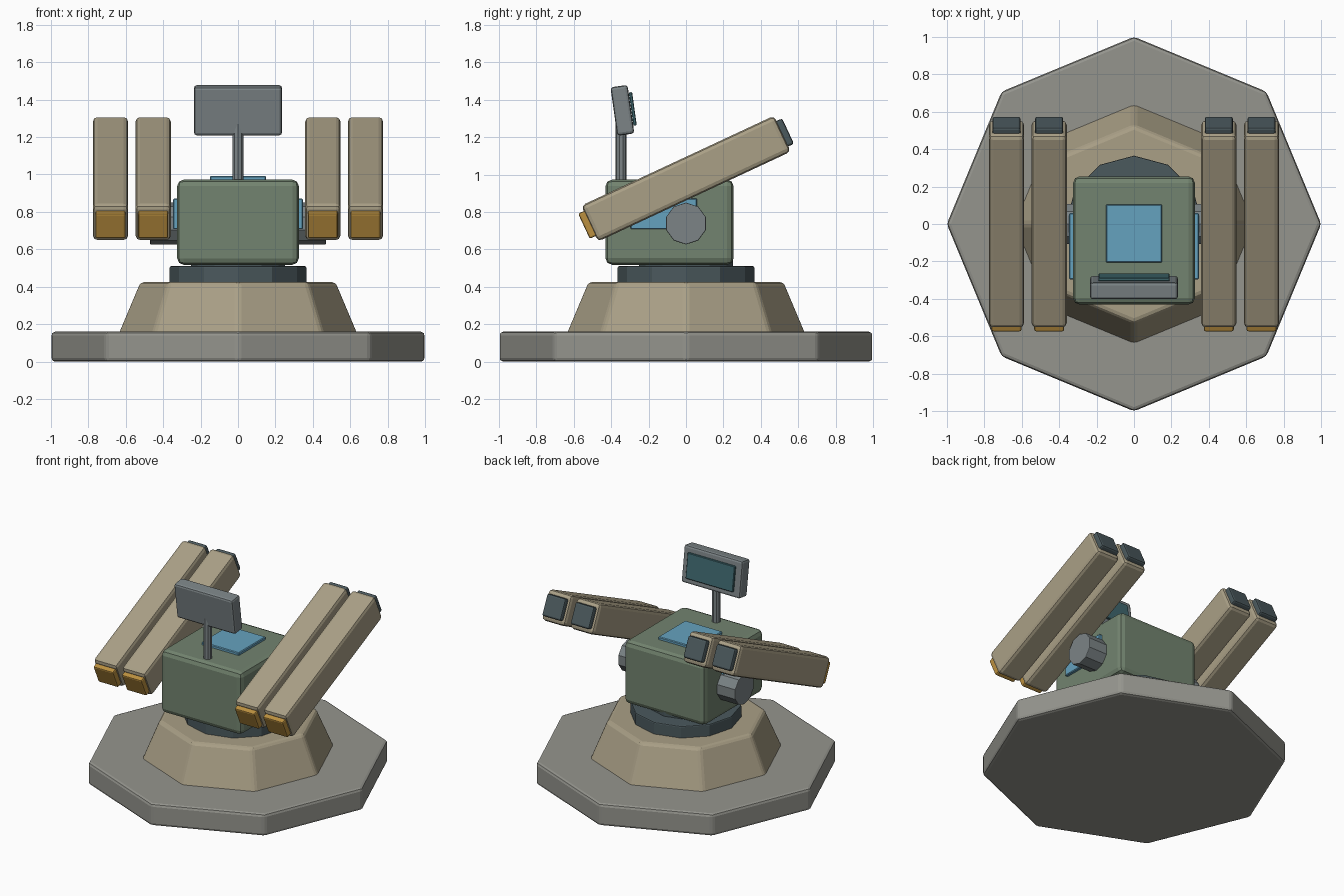
import bpy, bmesh
from math import radians, pi
from mathutils import Matrix, Vector

if "Cube" in bpy.data.objects:
    bpy.data.objects.remove(bpy.data.objects["Cube"])


def material(name, rgb):
    m = bpy.data.materials.new(name)
    m.diffuse_color = (*rgb, 1)
    m.use_nodes = True
    m.node_tree.nodes["Principled BSDF"].inputs["Base Color"].default_value = m.diffuse_color
    return m


STONE = material("stone_grey", (0.30, 0.30, 0.27))
TAN = material("tan", (0.40, 0.35, 0.24))
GREEN = material("green", (0.17, 0.23, 0.16))
DARK = material("dark_slate", (0.07, 0.10, 0.11))
METAL = material("metal_grey", (0.20, 0.23, 0.24))
BLUE = material("panel_blue", (0.13, 0.36, 0.52))
TEAL = material("screen_teal", (0.05, 0.14, 0.16))
GOLD = material("gold", (0.50, 0.28, 0.05))


def finish(bm, name, mat, bevel, segments, matrix):
    mesh = bpy.data.meshes.new(name)
    bm.to_mesh(mesh)
    bm.free()
    mesh.materials.append(mat)
    ob = bpy.data.objects.new(name, mesh)
    bpy.context.collection.objects.link(ob)
    ob.matrix_world = matrix
    if bevel:
        mod = ob.modifiers.new("bevel", 'BEVEL')
        mod.width = bevel
        mod.segments = segments
        mod.limit_method = 'ANGLE'
        mod.angle_limit = radians(50)
    return ob


def box(name, mat, size, loc, tilt=0, bevel=0.0, segments=2, offset=(0, 0, 0)):
    """Box tilted about x; offset is measured in the tilted frame."""
    bm = bmesh.new()
    bmesh.ops.create_cube(bm, size=1)
    bmesh.ops.scale(bm, vec=size, verts=bm.verts)
    m = Matrix.Translation(loc) @ Matrix.Rotation(radians(tilt), 4, 'X') @ Matrix.Translation(offset)
    return finish(bm, name, mat, bevel, segments, m)


def prism(name, mat, sides, r1, r2, z0, z1, xy=(0, 0), bevel=0.0):
    bm = bmesh.new()
    bmesh.ops.create_cone(bm, cap_ends=True, segments=sides, radius1=r1, radius2=r2, depth=z1 - z0)
    ob = finish(bm, name, mat, bevel, 2, Matrix.Translation((*xy, (z0 + z1) / 2)))
    if bevel:
        ob.modifiers["bevel"].angle_limit = radians(35)
    return ob


# Base, pedestal and turntable
prism("base_plate", STONE, 8, 1.0, 1.0, 0, 0.16, bevel=0.02)
prism("pedestal", TAN, 8, 0.645, 0.525, 0.14, 0.425, bevel=0.02)
prism("turntable_ring", DARK, 12, 0.365, 0.365, 0.41, 0.51, bevel=0.008)
prism("turntable_hub", DARK, 12, 0.25, 0.25, 0.48, 0.55)

# Body with top panel
box("turret_body", GREEN, (0.65, 0.685, 0.455), (0, -0.088, 0.745), bevel=0.035)
box("top_panel", BLUE, (0.30, 0.31, 0.03), (0, -0.05, 0.977), bevel=0.005, segments=1)

# Mast and tilted display
prism("mast", METAL, 10, 0.03, 0.03, 0.95, 1.27, xy=(0, -0.347))
HEAD = (0, -0.34, 1.343)
box("display_housing", METAL, (0.47, 0.092, 0.262), HEAD, tilt=8, bevel=0.015)
box("display_screen", TEAL, (0.38, 0.018, 0.18), HEAD, tilt=8, bevel=0.004, segments=1, offset=(0, 0.056, 0))

# Both sides: panel, pivot and a pair of launch tubes
for side, s in (("left", -1), ("right", 1)):
    box(f"{side}_side_panel", BLUE, (0.03, 0.355, 0.165), (s * 0.331, -0.118, 0.79), bevel=0.005, segments=1)

    pivot = prism(f"{side}_pivot", METAL, 10, 0.112, 0.112, 0, 0.18, bevel=0.005)
    pivot.modifiers["bevel"].angle_limit = radians(60)
    pivot.matrix_world = (Matrix.Translation((s * 0.38, 0, 0.738))
                          @ Matrix.Rotation(pi / 2, 4, 'Y') @ Matrix.Rotation(pi / 2, 4, 'Z'))

    for place, x in (("inner", 0.453), ("outer", 0.681)):
        centre = Vector((s * x, 0, 0.978))
        name = f"{side}_{place}_tube"
        box(name, TAN, (0.188, 1.138, 0.212), centre, tilt=25, bevel=0.024)
        box(name + "_front_cap", GOLD, (0.16, 0.06, 0.148), centre, tilt=25, bevel=0.01, offset=(0, -0.572, 0))
        box(name + "_rear_cap", DARK, (0.15, 0.06, 0.15), centre, tilt=25, bevel=0.012, offset=(0, 0.572, 0))
